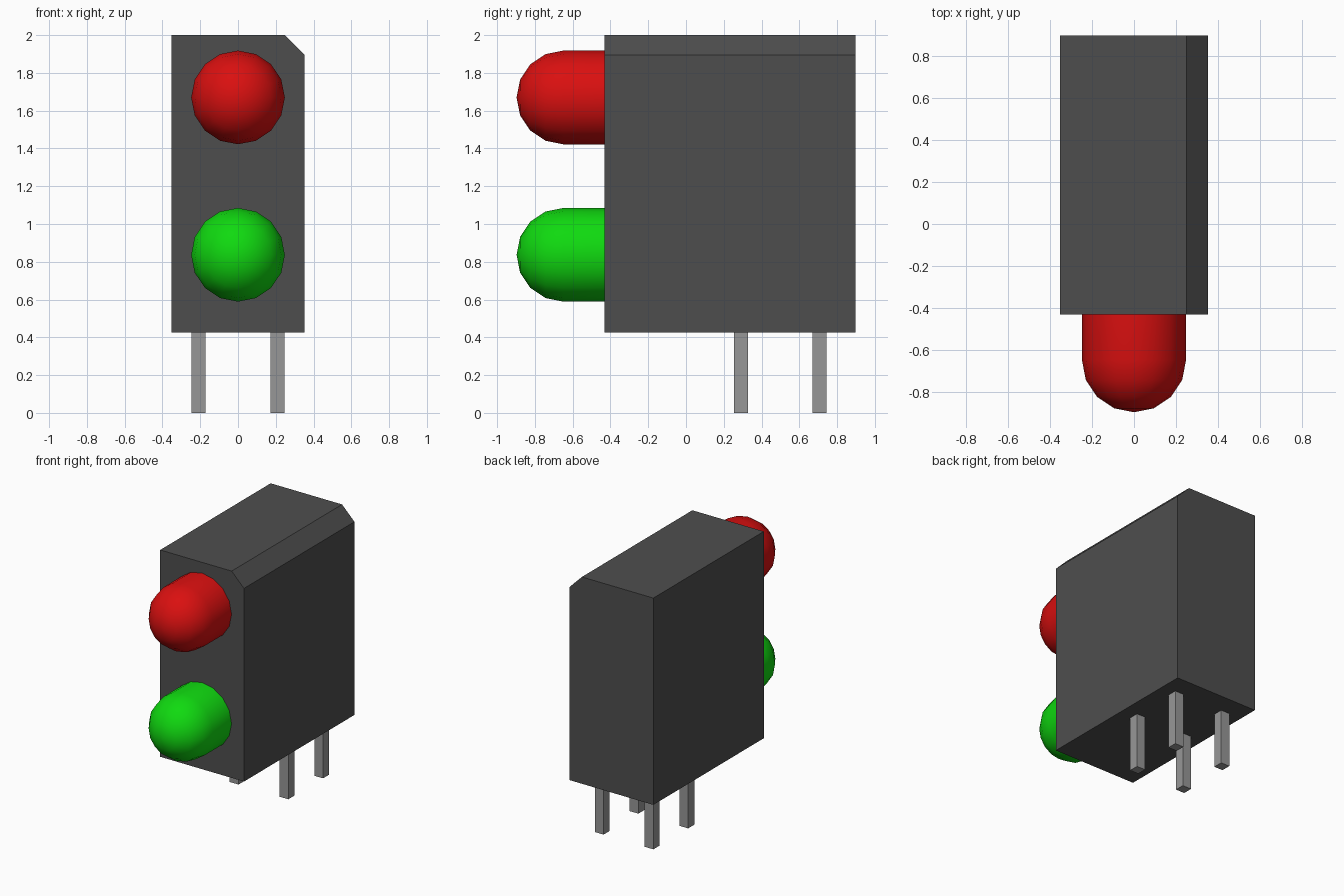
import bpy, bmesh, math
from mathutils import Matrix, Vector

cube = bpy.data.objects.get("Cube")
if cube:
    bpy.data.objects.remove(cube, do_unlink=True)


def material(name, rgb, rough=0.5):
    m = bpy.data.materials.new(name)
    m.use_nodes = True
    m.diffuse_color = (*rgb, 1)
    bsdf = m.node_tree.nodes["Principled BSDF"]
    bsdf.inputs["Base Color"].default_value = (*rgb, 1)
    bsdf.inputs["Roughness"].default_value = rough
    return m


dark_grey = material("dark grey plastic", (0.076, 0.076, 0.076))
red = material("red lens", (0.70, 0.005, 0.005))
green = material("green lens", (0.005, 0.70, 0.005))
metal = material("grey metal", (0.31, 0.31, 0.31))


def finish(name, bm, mat):
    bmesh.ops.recalc_face_normals(bm, faces=bm.faces)
    me = bpy.data.meshes.new(name)
    bm.to_mesh(me)
    bm.free()
    me.materials.append(mat)
    ob = bpy.data.objects.new(name, me)
    bpy.context.scene.collection.objects.link(ob)
    return ob


# Housing: chamfered front outline extruded to the back
W, FRONT, BACK, BOTTOM, TOP, CUT = 0.353, -0.432, 0.897, 0.425, 2.0, 0.104
outline = [(-W, BOTTOM), (W, BOTTOM), (W, TOP - CUT), (W - CUT, TOP), (-W, TOP)]
bm = bmesh.new()
face = bm.faces.new([bm.verts.new((x, FRONT, z)) for x, z in outline])
ext = bmesh.ops.extrude_face_region(bm, geom=[face])["geom"]
bmesh.ops.translate(bm, vec=(0, BACK - FRONT, 0),
                    verts=[v for v in ext if isinstance(v, bmesh.types.BMVert)])
finish("housing", bm, dark_grey)


# Lenses: round-nosed profile spun about the y axis
def lens(name, z, mat, r=0.248, dome_y=-0.649, sides=16, rings=4):
    bm = bmesh.new()
    profile = [(0, FRONT + 0.01), (r, FRONT + 0.01)]
    for i in range(rings + 1):
        a = math.pi / 2 * i / rings
        profile.append((r * math.cos(a), dome_y - r * math.sin(a)))
    verts = [bm.verts.new((0, y, rad)) for rad, y in profile]
    edges = [bm.edges.new(pair) for pair in zip(verts, verts[1:])]
    bmesh.ops.spin(bm, geom=verts + edges, cent=(0, 0, 0), axis=(0, 1, 0),
                   angle=math.tau, steps=sides, use_merge=True)
    bmesh.ops.remove_doubles(bm, verts=bm.verts, dist=0.0005)
    ob = finish(name, bm, mat)
    ob.location.z = z
    bpy.ops.object.select_all(action='DESELECT')
    ob.select_set(True)
    bpy.context.view_layer.objects.active = ob
    bpy.ops.object.shade_smooth_by_angle(angle=math.radians(40))


lens("upper_lens", 1.67, red)
lens("lower_lens", 0.837, green)

# Four square pins under the housing
PIN = 0.074
for side, x in (("right", -0.21), ("left", 0.21)):
    for end, y in (("front", 0.29), ("back", 0.708)):
        bm = bmesh.new()
        height = BOTTOM + 0.005
        bmesh.ops.create_cube(bm, size=1, matrix=Matrix.LocRotScale(
            Vector((x, y, height / 2)), None, Vector((PIN, PIN, height))))
        finish(f"{end}_{side}_pin", bm, metal)
